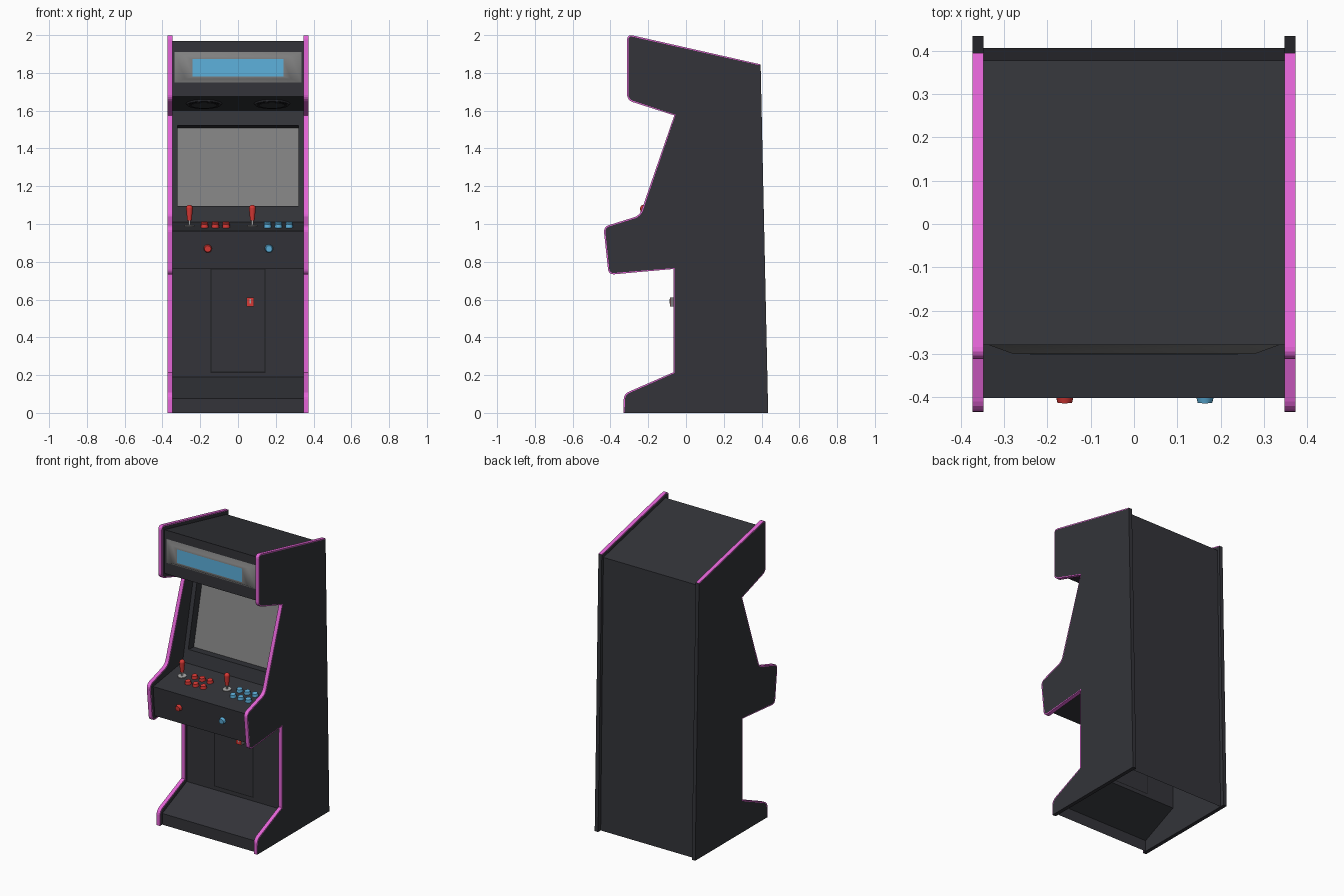
import bpy, bmesh
from mathutils import Vector

cube = bpy.data.objects.get("Cube")
if cube:
    bpy.data.objects.remove(cube, do_unlink=True)


def material(name, rgb):
    m = bpy.data.materials.new(name)
    m.use_nodes = True
    m.diffuse_color = (*rgb, 1)
    m.node_tree.nodes["Principled BSDF"].inputs["Base Color"].default_value = (*rgb, 1)
    return m


CHARCOAL = material("charcoal", (0.033, 0.034, 0.041))
BLACK = material("black", (0.012, 0.012, 0.014))
PINK = material("pink_trim", (0.78, 0.13, 0.68))
GRAY = material("screen_gray", (0.22, 0.22, 0.22))
BLUE = material("light_blue", (0.11, 0.44, 0.72))
RED = material("red", (0.68, 0.04, 0.035))
METAL = material("light_metal", (0.38, 0.38, 0.38))

INNER, OUTER = 0.348, 0.373   # inside and outside of the side panels


def finish(bm, name, mats):
    mesh = bpy.data.meshes.new(name)
    bm.to_mesh(mesh)
    bm.free()
    ob = bpy.data.objects.new(name, mesh)
    bpy.context.collection.objects.link(ob)
    for m in mats:
        mesh.materials.append(m)
    return ob


# Side panels: rounded outline, pink trim wrapping the front, top and underside edges
outline = [(-0.33, 0), (-0.33, 0.10), (-0.067, 0.215), (-0.065, 0.762), (-0.41, 0.731),
           (-0.437, 0.985), (-0.245, 1.045), (-0.062, 1.575), (-0.312, 1.655),
           (-0.312, 2.005), (0.395, 1.845), (0.435, 0)]


def side_panel(name, x0, x1):
    bm = bmesh.new()
    verts = [bm.verts.new((x0, y, z)) for y, z in outline]
    bm.faces.new(verts)
    bmesh.ops.bevel(bm, geom=verts[1:2] + verts[4:7] + verts[8:10], offset=0.028,
                    segments=4, profile=0.5, affect='VERTICES')
    ext = bmesh.ops.extrude_face_region(bm, geom=bm.faces[:])
    moved = [v for v in ext["geom"] if isinstance(v, bmesh.types.BMVert)]
    bmesh.ops.translate(bm, verts=moved, vec=(x1 - x0, 0, 0))
    bmesh.ops.recalc_face_normals(bm, faces=bm.faces[:])
    sides = [f for f in bm.faces if abs(f.normal.x) > 0.5]
    trim = [f for f in bm.faces if abs(f.normal.x) < 0.5 and f.normal.y < 0.9
            and f.calc_center_median().z > 0.01]
    for f in trim:
        f.material_index = 1
    rim = bmesh.ops.inset_individual(bm, faces=sides, thickness=0.007)["faces"]
    for f in rim:
        f.material_index = int(any(n in trim for e in f.edges for n in e.link_faces))
    return finish(bm, name, [CHARCOAL, PINK])


side_panel("left_side_panel", INNER, OUTER)
side_panel("right_side_panel", -OUTER, -INNER)


# Cabinet sheets: each spans the width between two (y, z) points and may hold
# nested rectangles (half width, bottom, top, recess, material)
def sheet(name, p0, p1, rings=()):
    bm = bmesh.new()
    a, b = Vector((0, *p0)), Vector((0, *p1))
    normal = Vector((1, 0, 0)).cross(b - a).normalized()
    mats, loops = [CHARCOAL], []
    for w, z0, z1, depth, mat in [(INNER, p0[1], p1[1], 0, CHARCOAL), *rings]:
        lo, hi = a, b
        if loops:
            lo = a.lerp(b, (z0 - a.z) / (b.z - a.z))
            hi = a.lerp(b, (z1 - a.z) / (b.z - a.z))
        corners = [(-w, lo), (w, lo), (w, hi), (-w, hi)]
        loop = [bm.verts.new(p + Vector((x, 0, 0)) - normal * depth) for x, p in corners]
        if mat not in mats:
            mats.append(mat)
        loops.append((loop, mats.index(mat)))
    for (o, m), (i, _) in zip(loops, loops[1:]):
        for k in range(4):
            n = (k + 1) % 4
            bm.faces.new((o[k], o[n], i[n], i[k])).material_index = m
    last, m = loops[-1]
    bm.faces.new(last).material_index = m
    return finish(bm, name, mats)


KICK, KNEE = (-0.305, 0.075), (-0.045, 0.19)
UNDER, LIP = (-0.045, 0.79), (-0.385, 0.761)
DECK, DECK_BACK = (-0.402, 0.963), (-0.09, 1.01)
BROW, BOX = (0.04, 1.6), (-0.28, 1.675)
ROOF, ROOF_BACK = (-0.28, 1.968), (0.378, 1.82)

sheet("kick_plate", (-0.305, 0), KICK)
sheet("kick_slope", KICK, KNEE)
sheet("front_with_door", KNEE, UNDER, [(0.146, 0.212, 0.766, 0, BLACK),
                                       (0.14, 0.218, 0.76, 0, CHARCOAL)])
sheet("control_underside", UNDER, LIP)
sheet("control_front", LIP, DECK)
sheet("control_deck", DECK, DECK_BACK)
sheet("screen_bezel", DECK_BACK, BROW, [(0.319, 1.094, 1.522, 0, CHARCOAL),
                                        (0.319, 1.1, 1.522, 0.058, GRAY)])
sheet("speaker_panel", BROW, BOX)
# Marquee: a softly shaded raised gray frame around the blue sign
marquee = sheet("marquee", BOX, ROOF, [(0.335, 1.75, 1.91, 0, GRAY),
                                       (0.28, 1.768, 1.888, -0.02, GRAY),
                                       (0.24, 1.782, 1.873, -0.021, BLUE)])
for poly in marquee.data.polygons:
    poly.use_smooth = marquee.data.materials[poly.material_index] == GRAY
sheet("roof", ROOF, ROOF_BACK)
sheet("back_panel", ROOF_BACK, (0.407, 0))


# Round parts: a cylinder or cone standing on a base point along an axis
def peg(name, base, axis, r, height, mat, r_top=None, sides=20):
    axis = Vector(axis).normalized()
    bpy.ops.mesh.primitive_cone_add(vertices=sides, radius1=r, depth=height,
                                    radius2=r if r_top is None else r_top,
                                    location=Vector(base) + axis * height / 2)
    ob = bpy.context.object
    ob.name = name
    ob.rotation_euler = axis.to_track_quat('Z', 'Y').to_euler()
    ob.data.materials.append(mat)
    bpy.ops.object.shade_smooth_by_angle()
    return ob


slope = (DECK_BACK[1] - DECK[1]) / (DECK_BACK[0] - DECK[0])
deck_up = (0, -slope, 1)


def on_deck(x, y):
    return Vector((x, y, DECK[1] + slope * (y - DECK[0])))


# Joysticks and their two rows of buttons
for side, stick_x, first_x, mat in (("right", -0.257, -0.177, RED), ("left", 0.076, 0.157, BLUE)):
    base = on_deck(stick_x, -0.225)
    peg(side + "_joystick_base", base, deck_up, 0.027, 0.005, METAL)
    peg(side + "_joystick_shaft", base, (0, 0, 1), 0.006, 0.05, METAL, sides=12)
    peg(side + "_joystick_grip", base + Vector((0, 0, 0.03)), (0, 0, 1), 0.012, 0.064, RED, 0.018)
    bpy.ops.mesh.primitive_uv_sphere_add(segments=16, ring_count=8, radius=0.018,
                                         location=base + Vector((0, 0, 0.094)))
    knob = bpy.context.object
    knob.name = side + "_joystick_knob"
    knob.data.materials.append(RED)
    bpy.ops.object.shade_smooth()
    for row, y in enumerate((-0.275, -0.205)):
        for col in range(3):
            peg(f"{side}_button_{row}_{col}", on_deck(first_x + col * 0.057, y),
                deck_up, 0.021, 0.019, mat, 0.017)

# Start buttons on the control front
for name, x, mat in (("right_start_button", -0.16, RED), ("left_start_button", 0.164, BLUE)):
    peg(name, (x, -0.392, 0.87), (0, -1, -0.085), 0.022, 0.021, mat, 0.017)

# Speakers under the brow
brow_dir = Vector((0, *BOX)) - Vector((0, *BROW))
brow_down = Vector((1, 0, 0)).cross(brow_dir)
for side, x in (("right", -0.18), ("left", 0.18)):
    spot = Vector((x, *BROW)) + brow_dir * 0.5
    peg(side + "_speaker_rim", spot, brow_down, 0.095, 0.008, CHARCOAL, 0.09, 32)
    peg(side + "_speaker_gap", spot, brow_down, 0.083, 0.009, BLACK, 0.083, 32)
    peg(side + "_speaker_grille", spot, brow_down, 0.072, 0.011, CHARCOAL, 0.068, 32)


# Coin slot on the door
def block(name, centre, size, mat):
    bpy.ops.mesh.primitive_cube_add(size=1, location=centre)
    ob = bpy.context.object
    ob.name = name
    ob.scale = size
    ob.data.materials.append(mat)


block("coin_box", (0.065, -0.063, 0.587), (0.04, 0.04, 0.05), GRAY)
block("coin_plate", (0.065, -0.084, 0.587), (0.036, 0.004, 0.046), RED)
block("coin_slot", (0.065, -0.0865, 0.592), (0.007, 0.002, 0.024), METAL)
